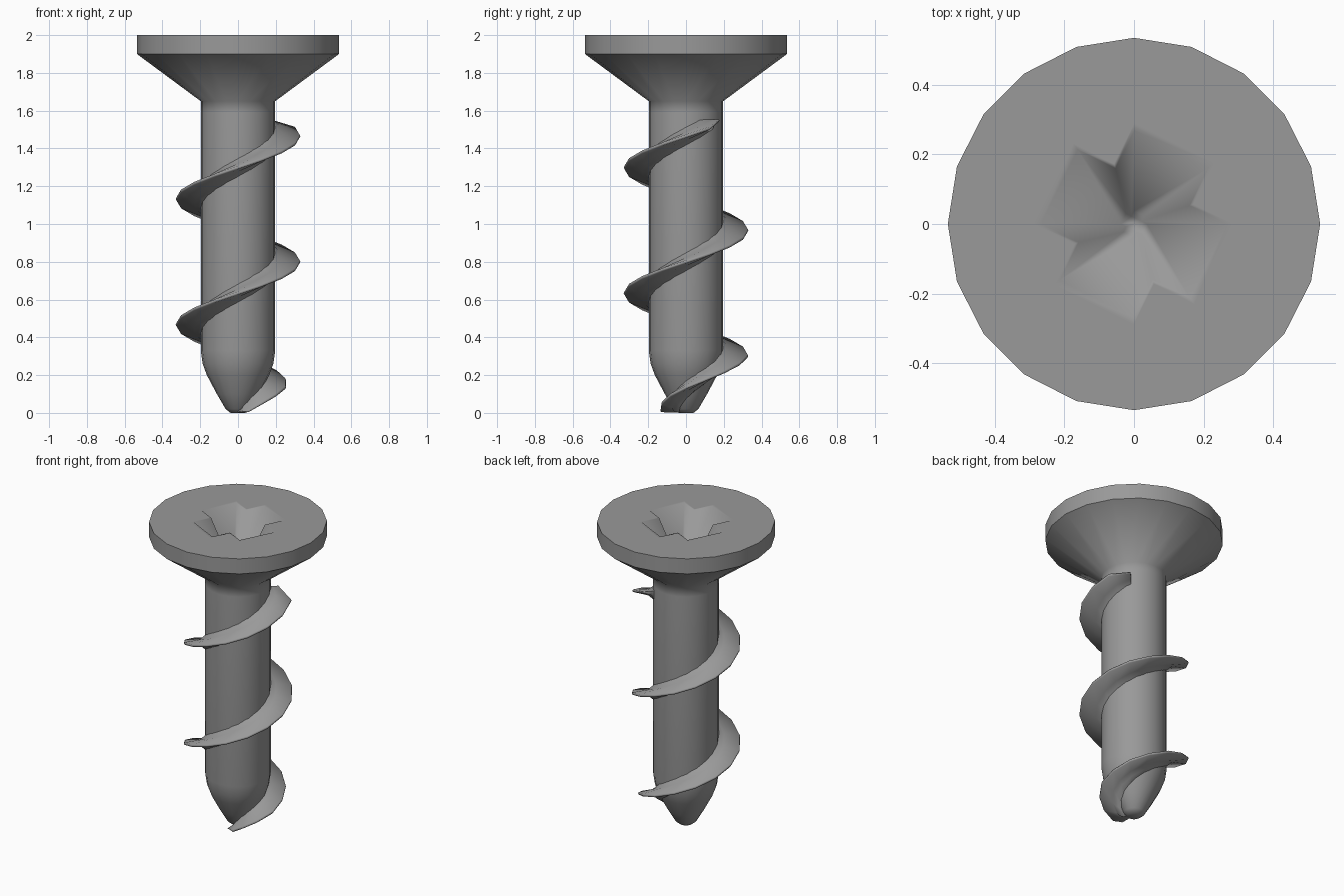
import bpy, bmesh, math
from mathutils import Vector

if "Cube" in bpy.data.objects:
    bpy.data.objects.remove(bpy.data.objects["Cube"])

SIDES = 20
# radius, height from the blunt tip up to the head rim
PROFILE = [(0.04, 0.0), (0.065, 0.02), (0.112, 0.1), (0.165, 0.2), (0.187, 0.26),
           (0.197, 0.33), (0.197, 1.59), (0.197, 1.65), (0.535, 1.90), (0.535, 2.0)]

steel = bpy.data.materials.new("dark_steel")
steel.diffuse_color = (0.32, 0.32, 0.32, 1)
steel.use_nodes = True
steel.node_tree.nodes["Principled BSDF"].inputs["Base Color"].default_value = steel.diffuse_color


def ring(bm, r, z, n):
    return [bm.verts.new((r * math.cos(2 * math.pi * i / n),
                          r * math.sin(2 * math.pi * i / n), z)) for i in range(n)]


def skin(bm, a, b):
    n = len(a)
    for i in range(n):
        j = (i + 1) % n
        bm.faces.new((a[i], a[j], b[j], b[i]))


def finish(bm, name, angle):
    bmesh.ops.recalc_face_normals(bm, faces=bm.faces)
    me = bpy.data.meshes.new(name)
    bm.to_mesh(me)
    bm.free()
    me.materials.append(steel)
    ob = bpy.data.objects.new(name, me)
    bpy.context.collection.objects.link(ob)
    bpy.ops.object.select_all(action='DESELECT')
    ob.select_set(True)
    bpy.context.view_layer.objects.active = ob
    bpy.ops.object.shade_smooth_by_angle(angle=math.radians(angle))


def body_radius(z):
    for (r0, z0), (r1, z1) in zip(PROFILE, PROFILE[1:]):
        if z <= z1:
            return r0 + (r1 - r0) * (max(z, 0) - z0) / (z1 - z0)
    return PROFILE[-1][0]


# Shank and countersunk head, turned from the profile
bm = bmesh.new()
rings = [ring(bm, r, z, SIDES) for r, z in PROFILE]
for a, b in zip(rings, rings[1:]):
    skin(bm, a, b)
bm.faces.new(rings[0][::-1])
under_rim = set(rings[-2])
for e in bm.edges:
    if set(e.verts) <= under_rim:
        e.smooth = False

# Cross recess tapering down into the head, with a narrow soft lip
L, W, TURN = 0.24, 0.119, math.radians(63.4)


def cross(scale, z):
    out = []
    for k in range(4):
        a = TURN + k * math.pi / 2
        for u, v in ((L, -W), (L, W), (W, W)):
            out.append(bm.verts.new((scale * (u * math.cos(a) - v * math.sin(a)),
                                     scale * (u * math.sin(a) + v * math.cos(a)), z)))
    return out


lip, rim, floor = cross(1.08, 2.0), cross(1.0, 2.0), cross(0.14, 1.66)
skin(bm, lip, rim)
skin(bm, rim, floor)
bm.faces.new(floor)
top, hole = set(rings[-1]), set(lip)
edges = [e for e in bm.edges if set(e.verts) <= top or set(e.verts) <= hole]
bmesh.ops.triangle_fill(bm, use_beauty=True, edges=edges, normal=Vector((0, 0, 1)))
finish(bm, "screw_body", 80)

# Thread: a thin flared blade swept up a right-handed helix
bm = bmesh.new()
STEPS, PITCH = 16, 0.665
first, last = -4, 2 * STEPS + 2
previous = None
for i in range(first, last + 1):
    t = i / STEPS
    a = t * 2 * math.pi
    z = 0.135 + PITCH * t
    if t < 0:
        crest = 0.255 + 0.58 * t
    else:
        crest = min(0.33, 0.255 + 0.3 * t)
    if i == last:
        crest = 0.25
    base = body_radius(z)
    crest = max(crest, base + 0.005)
    d = crest - base
    section = [(base - 0.03, -0.06), (base + 0.005, -0.045), (base + 0.25 * d, -0.022),
               (crest - 0.004, -0.008), (crest, 0.0), (crest - 0.004, 0.008),
               (base + 0.25 * d, 0.022), (base + 0.005, 0.045), (base - 0.03, 0.06)]
    loop = [bm.verts.new((max(r, 0.01) * math.cos(a), max(r, 0.01) * math.sin(a),
                          min(max(z + h, 0.002 + 0.0005 * k), 1.553)))
            for k, (r, h) in enumerate(section)]
    if previous:
        skin(bm, previous, loop)
    else:
        bm.faces.new(loop[::-1])
    previous = loop
bm.faces.new(previous)
finish(bm, "thread", 75)
